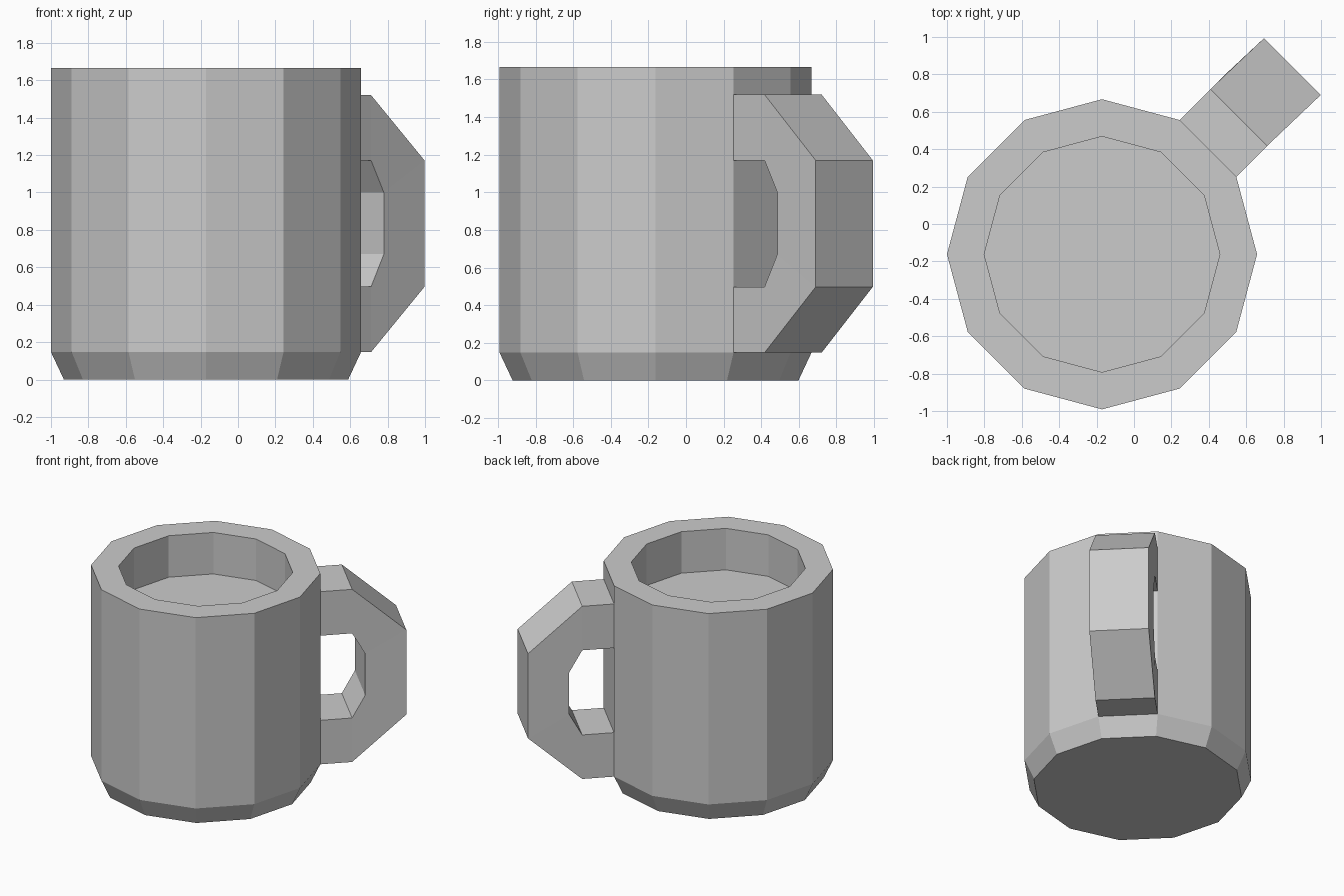
import bpy, bmesh
from math import pi, cos, sin
from mathutils import Vector

if "Cube" in bpy.data.objects:
    bpy.data.objects.remove(bpy.data.objects["Cube"])

CX, CY, SIDES, R = -0.171, -0.162, 12, 0.829


def make_object(name, bm):
    bmesh.ops.recalc_face_normals(bm, faces=bm.faces)
    mesh = bpy.data.meshes.new(name)
    bm.to_mesh(mesh)
    bm.free()
    obj = bpy.data.objects.new(name, mesh)
    obj.location = (CX, CY, 0)
    bpy.context.collection.objects.link(obj)
    return obj


# Cup body: twelve-sided rings from base, over the rim, down to the inner surface
bm = bmesh.new()
rings = []
for r, z in [(0.76, 0), (R, 0.147), (R, 1.665), (0.63, 1.665), (0.63, 1.335)]:
    rings.append([bm.verts.new((r * cos(2 * pi * i / SIDES), r * sin(2 * pi * i / SIDES), z))
                  for i in range(SIDES)])
for a, b in zip(rings, rings[1:]):
    for i in range(SIDES):
        j = (i + 1) % SIDES
        bm.faces.new((a[i], a[j], b[j], b[i]))
bm.faces.new(rings[0])
bm.faces.new(rings[-1])
make_object("cup_body", bm)

# Handle: C-shaped band on the 45 degree face, as (radius, z) outer and inner paths
start = R * cos(pi / SIDES)
half = R * sin(pi / SIDES)
outer = [(start, 1.52), (1.034, 1.52), (1.429, 1.17), (1.429, 0.497), (1.034, 0.147), (start, 0.147)]
inner = [(start, 1.17), (1.034, 1.17), (1.13, 1.0), (1.13, 0.67), (1.034, 0.497), (start, 0.497)]
along = Vector((cos(pi / 4), sin(pi / 4), 0))
across = Vector((sin(pi / 4), -cos(pi / 4), 0))

bm = bmesh.new()
sections = []
for (ro, zo), (ri, zi) in zip(outer, inner):
    section = []
    for r, z, side in [(ro, zo, -1), (ro, zo, 1), (ri, zi, 1), (ri, zi, -1)]:
        skew = 0.01 if r > 1.2 else 0  # the grip leans slightly sideways
        section.append(bm.verts.new(along * r + across * (side * half + skew) + Vector((0, 0, z))))
    sections.append(section)
for a, b in zip(sections, sections[1:]):
    for i in range(4):
        j = (i + 1) % 4
        bm.faces.new((a[i], a[j], b[j], b[i]))
make_object("handle", bm)
